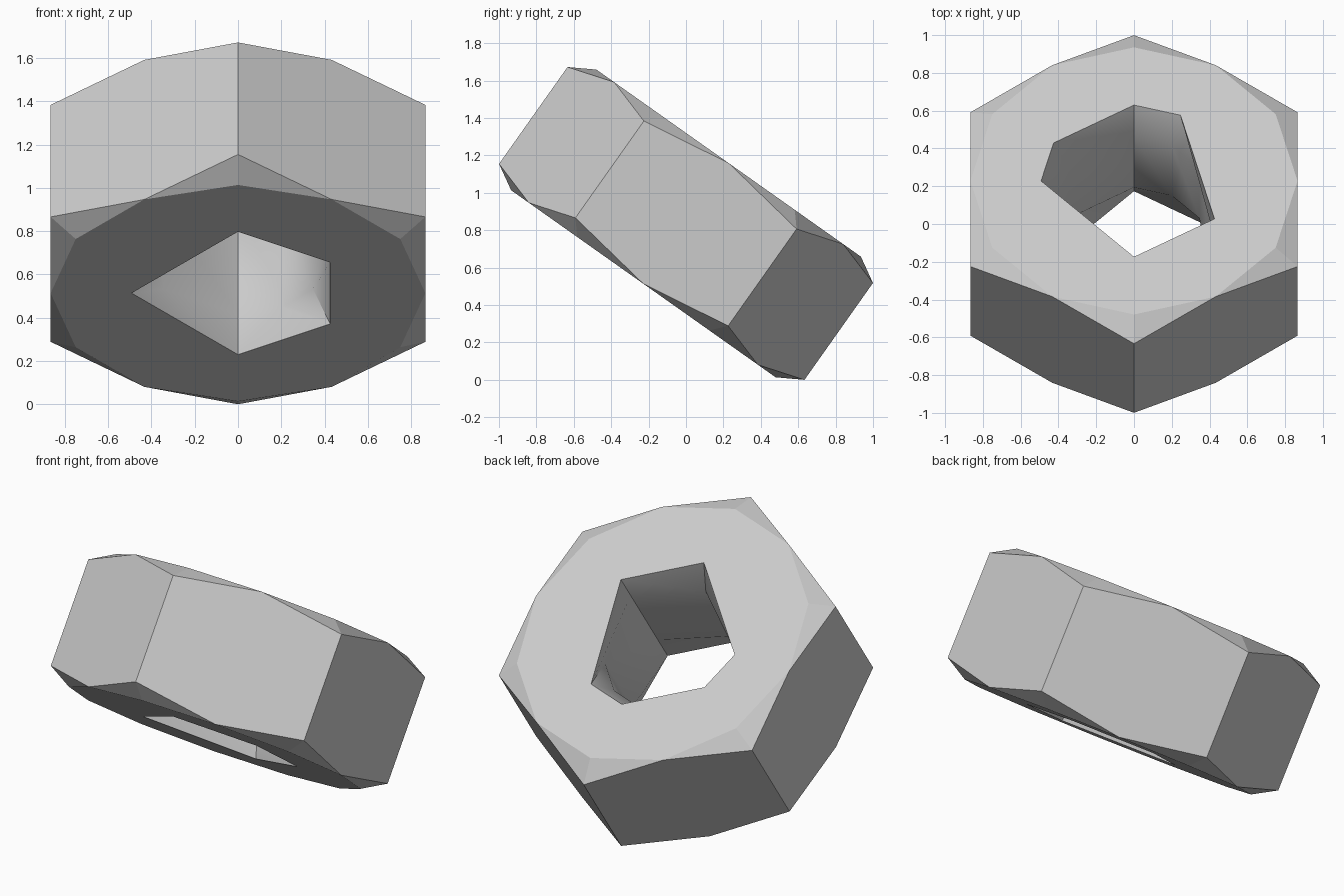
import bpy, bmesh
from math import radians, sin, cos, atan, sqrt
from mathutils import Matrix

cube = bpy.data.objects.get("Cube")
if cube:
    bpy.data.objects.remove(cube, do_unlink=True)

TILT = atan(1 / sqrt(2))
APOTHEM = cos(radians(30))
TOP, CORNER, BORE_H = 0.395, 0.317, 0.23
RIM_R, BORE_R = 0.492, 0.4

bm = bmesh.new()


def point(angle, radius, height):
    a = radians(angle)
    return bm.verts.new((radius * cos(a), radius * sin(a), height))


def face(verts, smooth=False):
    """Make a face, dropping repeated corners."""
    unique = list(dict.fromkeys(verts))
    if len(unique) > 2:
        bm.faces.new(unique).smooth = smooth


# Bore: worn outline, with some ridge corners lying on the wider rim
bore = [30, 60, 90, 150, 180, 270, 330]
wide = {180, 330}
# Each bore corner joins a rim corner, some of which are shared
rim_top = {30: 60}
rim_bottom = {60: 90, 150: 180}


def bore_ring(height):
    return [point(a, RIM_R if a in wide else BORE_R, height) for a in bore]


def rim_ring(height, shared):
    made = {a: point(a, RIM_R, height) for a in bore if a not in shared}
    return [made[shared.get(a, a)] for a in bore]


def bridge(low, high):
    for i in range(len(low)):
        j = (i + 1) % len(low)
        face([low[i], low[j], high[j], high[i]], smooth=True)


# One end of the nut: chamfered corners, flat cap and its hole rim
def end(sign, shared):
    ring = [point(30 * k, APOTHEM, sign * TOP) for k in range(12)]
    corners = {k: point(30 * k, 1, sign * CORNER) for k in range(1, 12, 2)}
    for k, corner in corners.items():
        face([ring[k - 1], corner, ring[k]])
        face([ring[k], corner, ring[(k + 1) % 12]])
    rim = rim_ring(sign * TOP, shared)
    edges = []
    for loop in (ring, list(dict.fromkeys(rim))):
        for a, b in zip(loop, loop[1:] + loop[:1]):
            edges.append(bm.edges.get((a, b)) or bm.edges.new((a, b)))
    bmesh.ops.triangle_fill(bm, use_beauty=True, edges=edges)
    return ring, corners, rim


top_ring, top_corners, top_rim = end(1, rim_top)
low_ring, low_corners, low_rim = end(-1, rim_bottom)

# Six flat sides
for k in range(1, 12, 2):
    mid, nxt = (k + 1) % 12, (k + 2) % 12
    face([low_corners[k], low_ring[mid], low_corners[nxt],
          top_corners[nxt], top_ring[mid], top_corners[k]])

# Hole wall
lower, upper = bore_ring(-BORE_H), bore_ring(BORE_H)
bridge(low_rim, lower)
bridge(lower, upper)
bridge(upper, top_rim)

bmesh.ops.recalc_face_normals(bm, faces=bm.faces)
for e in bm.edges:
    if len(e.link_faces) == 2 and e.calc_face_angle() > radians(35):
        e.smooth = False

# Tilt the nut and rest it on the ground
bm.transform(Matrix.Translation((0, 0, 0.836)) @ Matrix.Rotation(-TILT, 4, 'X'))

mesh = bpy.data.meshes.new("hex_nut")
bm.to_mesh(mesh)
bm.free()
nut = bpy.data.objects.new("hex_nut", mesh)
bpy.context.collection.objects.link(nut)

# Plain grey metal
grey = (0.6, 0.6, 0.6, 1)
mat = bpy.data.materials.new("light_grey")
mat.use_nodes = True
mat.diffuse_color = grey
mat.node_tree.nodes["Principled BSDF"].inputs["Base Color"].default_value = grey
mesh.materials.append(mat)
